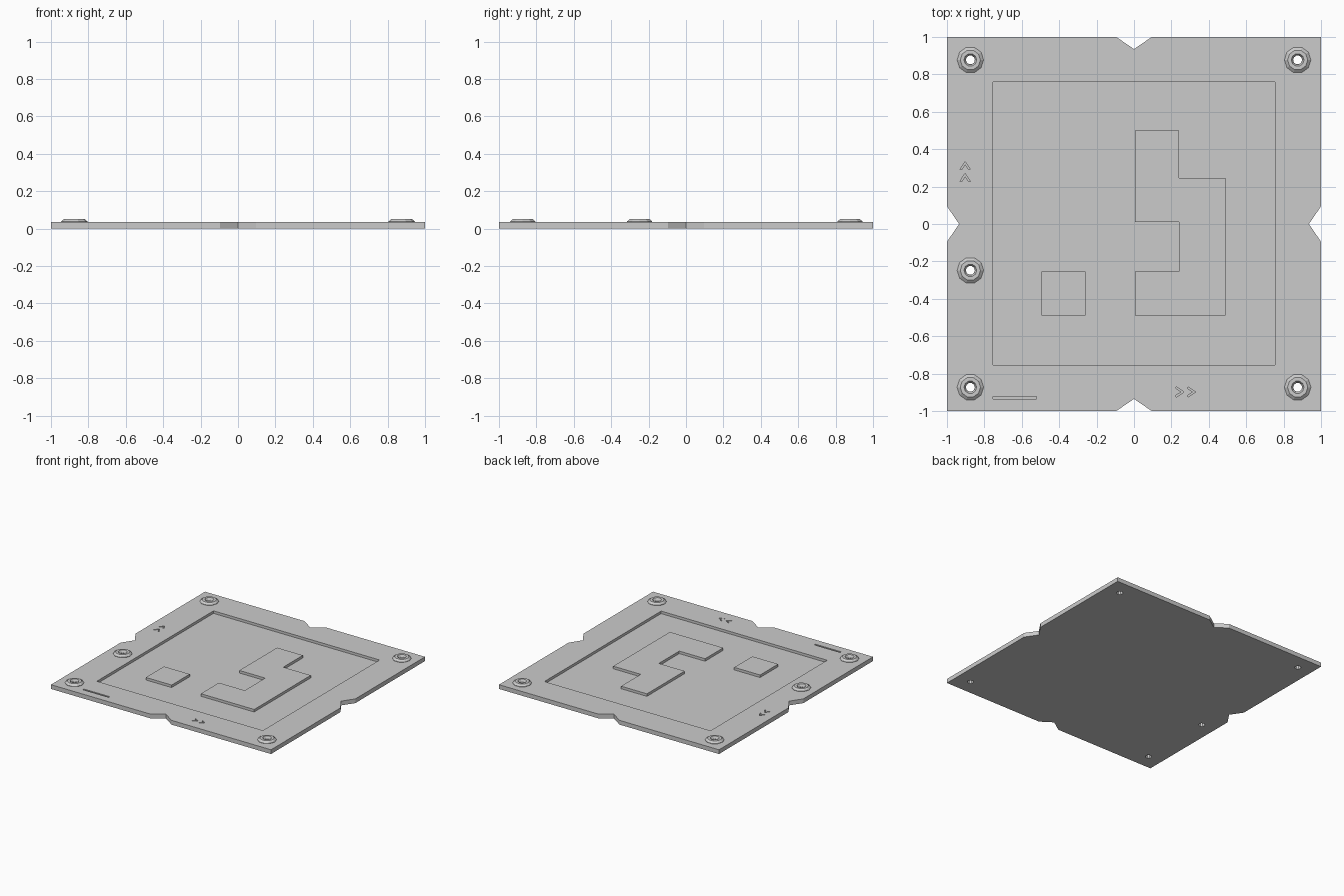
import bpy, bmesh
from math import cos, sin, pi

if "Cube" in bpy.data.objects:
    bpy.data.objects.remove(bpy.data.objects["Cube"])

TOP, FLOOR, BOSS_TOP = 0.035, 0.014, 0.052
BOSSES = [(-.875, .877), (.875, .877), (-.875, -.248), (-.875, -.873), (.875, -.873)]


def prism(bm, outline, z0, z1):
    """Add a closed vertical prism over a counter-clockwise outline."""
    lo = [bm.verts.new((x, y, z0)) for x, y in outline]
    hi = [bm.verts.new((x, y, z1)) for x, y in outline]
    n = len(outline)
    bm.faces.new(lo[::-1])
    bm.faces.new(hi)
    for i in range(n):
        j = (i + 1) % n
        bm.faces.new((lo[i], lo[j], hi[j], hi[i]))


def make(name, bm):
    bmesh.ops.recalc_face_normals(bm, faces=bm.faces[:])
    me = bpy.data.meshes.new(name)
    bm.to_mesh(me)
    bm.free()
    ob = bpy.data.objects.new(name, me)
    bpy.context.collection.objects.link(ob)
    return ob


def rect(x0, y0, x1, y1):
    return [(x0, y0), (x1, y0), (x1, y1), (x0, y1)]


def ring(cx, cy, r, n):
    return [(cx + r * cos(2 * pi * i / n), cy + r * sin(2 * pi * i / n)) for i in range(n)]


# Square plate with a V notch in the middle of every edge
outline = []
for k in range(4):
    c, s = round(cos(k * pi / 2)), round(sin(k * pi / 2))
    for x, y in [(-1, -1), (-.095, -1), (0, -.935), (.095, -1)]:
        outline.append((x * c - y * s, x * s + y * c))
bm = bmesh.new()
prism(bm, outline, 0, TOP)
plate = make("base_plate", bm)

# Cutter: square recess, through holes, engraved direction arrows and a bar
bm = bmesh.new()
prism(bm, rect(-.755, -.755, .755, .76), FLOOR, 1)
for x, y in BOSSES:
    prism(bm, ring(x, y, .024, 10), -.1, 1)
arrow = [(0, .028), (.034, 0), (0, -.028), (0, -.018), (.022, 0), (0, .018)][::-1]
arrow = [(x * 1.25, y) for x, y in arrow]
for d in (.225, .288):
    prism(bm, [(x + d, y - .898) for x, y in arrow], FLOOR + .01, 1)
    prism(bm, [(-y - .903, x + d + .003) for x, y in arrow], FLOOR + .01, 1)
prism(bm, rect(-.755, -.936, -.52, -.922), FLOOR + .01, 1)
cutter = make("recess_cutter", bm)
cutter.hide_render = True

mod = plate.modifiers.new("cut", 'BOOLEAN')
mod.operation, mod.solver, mod.object = 'DIFFERENCE', 'EXACT', cutter
bpy.context.view_layer.objects.active = plate
bpy.ops.object.modifier_apply(modifier=mod.name)
bpy.data.objects.remove(cutter)

# Raised blocks standing in the recess, level with the plate top
blocks = {
    "small_block": rect(-.495, -.49, -.26, -.255),
    "stepped_block": [(.005, -.49), (.49, -.49), (.49, .245), (.24, .245), (.24, .5),
                      (.005, .5), (.005, .01), (.24, .01), (.24, -.255), (.005, -.255)],
}
for name, shape in blocks.items():
    bm = bmesh.new()
    prism(bm, shape, FLOOR - .002, TOP)
    make(name, bm)

# Tapered mounting bosses with a countersunk hole
profile = [(.071, TOP - .001), (.071, TOP + .003), (.054, BOSS_TOP), (.034, BOSS_TOP), (.024, TOP - .001)]
for k, (x, y) in enumerate(BOSSES):
    bm = bmesh.new()
    loops = [[bm.verts.new((px, py, z)) for px, py in ring(x, y, r, 10)] for r, z in profile]
    for a, b in zip(loops, loops[1:] + loops[:1]):
        for i in range(10):
            j = (i + 1) % 10
            bm.faces.new((a[i], a[j], b[j], b[i]))
    make(f"mounting_boss_{k + 1}", bm)
